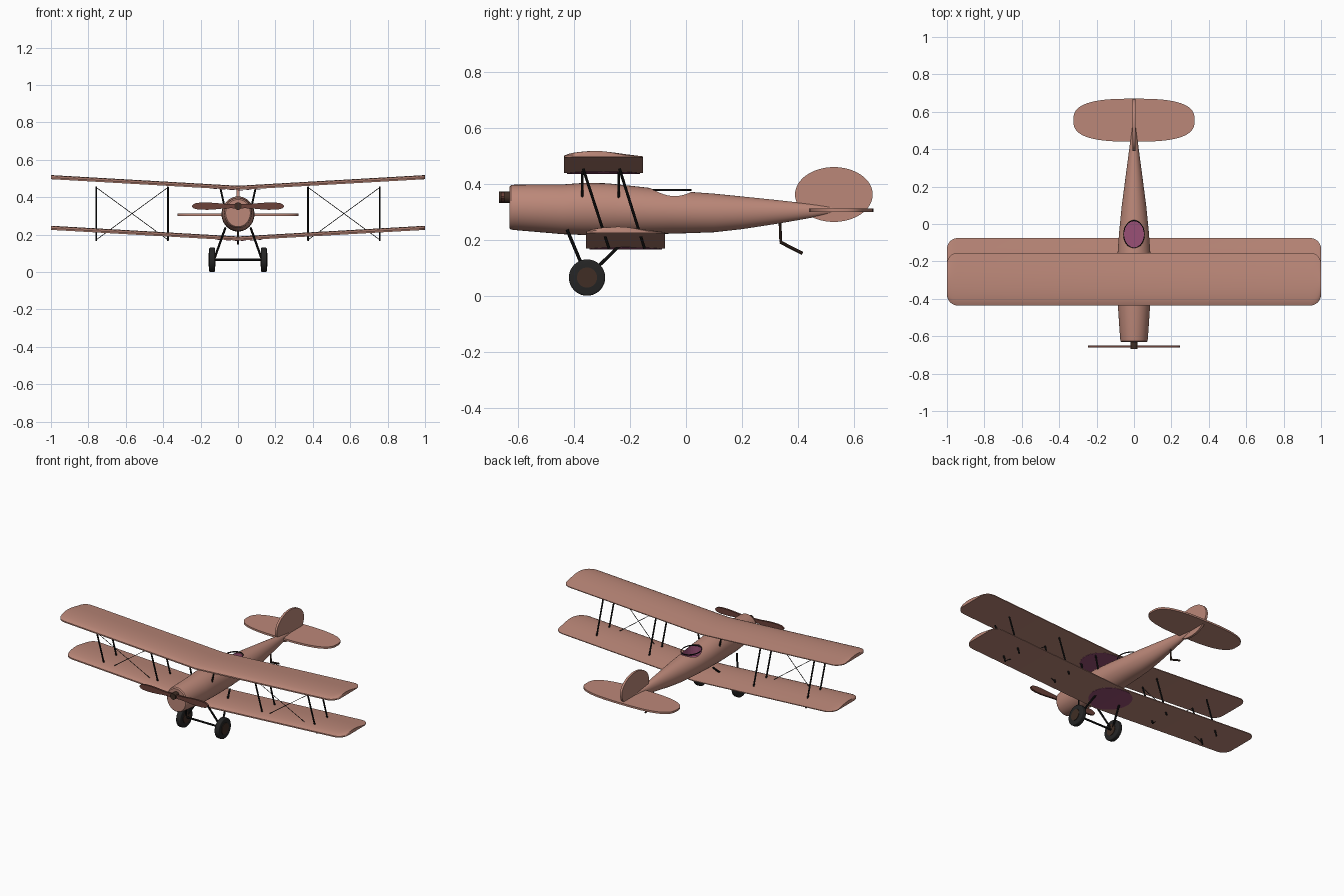
import bpy, bmesh, math
from mathutils import Vector

if "Cube" in bpy.data.objects:
    bpy.data.objects.remove(bpy.data.objects["Cube"])


def mat(name, r, g, b):
    m = bpy.data.materials.new(name)
    m.diffuse_color = (r, g, b, 1)
    m.use_nodes = True
    m.node_tree.nodes["Principled BSDF"].inputs["Base Color"].default_value = m.diffuse_color
    return m


SALMON = mat("salmon fabric", 0.50, 0.245, 0.19)
PURPLE = mat("plum", 0.32, 0.08, 0.18)
WOOD = mat("reddish wood", 0.15, 0.055, 0.042)
BROWN = mat("dark brown", 0.05, 0.027, 0.018)
BLACK = mat("black", 0.008, 0.008, 0.008)
RUBBER = mat("rubber", 0.018, 0.018, 0.018)


def finish(name, bm, material, smooth=35):
    bmesh.ops.recalc_face_normals(bm, faces=bm.faces)
    me = bpy.data.meshes.new(name)
    bm.to_mesh(me)
    bm.free()
    me.materials.append(material)
    ob = bpy.data.objects.new(name, me)
    bpy.context.collection.objects.link(ob)
    bpy.ops.object.select_all(action='DESELECT')
    ob.select_set(True)
    bpy.context.view_layer.objects.active = ob
    if smooth:
        bpy.ops.object.shade_smooth_by_angle(angle=math.radians(smooth))
    return ob


def rod(name, a, b, r, material, sides=10, bevel=0):
    """Cylinder from point a to point b."""
    a, b = Vector(a), Vector(b)
    bm = bmesh.new()
    bmesh.ops.create_cone(bm, cap_ends=True, segments=sides, radius1=r, radius2=r, depth=(b - a).length)
    if bevel:
        rim = [e for e in bm.edges if abs(e.verts[0].co.z - e.verts[1].co.z) < 1e-6]
        bmesh.ops.bevel(bm, geom=rim, offset=bevel, segments=3, affect='EDGES', profile=0.5)
    q = (b - a).to_track_quat('Z', 'Y')
    for v in bm.verts:
        v.co = q @ v.co + (a + b) / 2
    return finish(name, bm, material)


def loft(name, rings, material, smooth=35):
    """Skin between equal-length closed rings, with end caps."""
    bm = bmesh.new()
    rows = [[bm.verts.new(p) for p in ring] for ring in rings]
    n = len(rows[0])
    for r0, r1 in zip(rows, rows[1:]):
        for i in range(n):
            j = (i + 1) % n
            bm.faces.new((r0[i], r0[j], r1[j], r1[i]))
    bm.faces.new(rows[0])
    bm.faces.new(rows[-1])
    return finish(name, bm, material, smooth)


def superellipse(a, b, n, count=64):
    pts = []
    for i in range(count):
        t = 2 * math.pi * i / count
        c, s = math.cos(t), math.sin(t)
        pts.append((a * math.copysign(abs(c) ** (2 / n), c), b * math.copysign(abs(s) ** (2 / n), s)))
    return pts


# Fuselage: elliptical sections (y, bottom, top, half width)
SECTIONS = [
    (-0.632, 0.242, 0.388, 0.066), (-0.626, 0.237, 0.395, 0.072), (-0.615, 0.235, 0.397, 0.074),
    (-0.44, 0.220, 0.398, 0.086), (-0.36, 0.217, 0.404, 0.087), (-0.28, 0.216, 0.402, 0.088),
    (-0.15, 0.219, 0.388, 0.087), (-0.05, 0.222, 0.377, 0.080), (0.02, 0.224, 0.371, 0.073),
    (0.10, 0.227, 0.365, 0.065), (0.20, 0.238, 0.355, 0.052), (0.336, 0.259, 0.341, 0.034),
    (0.45, 0.279, 0.328, 0.019), (0.55, 0.300, 0.316, 0.005)]
rings = []
for y, lo, hi, w in SECTIONS:
    rings.append([(w * math.cos(2 * math.pi * i / 40), y,
                   (lo + hi) / 2 + (hi - lo) / 2 * math.sin(2 * math.pi * i / 40)) for i in range(40)])
fuselage = loft("fuselage", rings, SALMON)

# Cockpit opening cut into the fuselage, plum inside
CY, CA, CB = -0.055, 0.054, 0.074
cutter = loft("cockpit_cutter", [[(x, CY + y, z) for x, y in superellipse(CA, CB, 2, 40)] for z in (0.31, 0.5)],
              PURPLE, 0)
bpy.context.view_layer.objects.active = fuselage
mod = fuselage.modifiers.new("cockpit", 'BOOLEAN')
mod.operation = 'DIFFERENCE'
mod.solver = 'EXACT'
mod.object = cutter
bpy.ops.object.modifier_apply(modifier=mod.name)
bpy.data.objects.remove(cutter)
fuselage.data.materials.clear()
fuselage.data.materials.append(SALMON)
fuselage.data.materials.append(PURPLE)
for p in fuselage.data.polygons:
    c = p.center
    inside = (c.x / CA) ** 2 + ((c.y - CY) / CB) ** 2 < 1.02 and c.z > 0.305
    p.material_index = 1 if inside else 0

# Cockpit rim
rim = [[(x * k, CY + y * k, 0.378 + dz) for x, y in superellipse(0.055, 0.073, 2, 40)]
       for k, dz in ((0.96, 0), (1, 0.004), (1.04, 0), (1, -0.004))]
bm = bmesh.new()
rows = [[bm.verts.new(p) for p in r] for r in rim]
for k in range(4):
    for i in range(40):
        j = (i + 1) % 40
        bm.faces.new((rows[k][i], rows[k][j], rows[(k + 1) % 4][j], rows[(k + 1) % 4][i]))
finish("cockpit_rim", bm, BLACK, 60)

# Wings: flat-bottomed aerofoil, rounded corners, straight dihedral
AEROFOIL = [(0, 0), (0, 0.008), (0.05, 0.014), (0.12, 0.018), (0.22, 0.021), (0.35, 0.022), (0.5, 0.0205),
            (0.65, 0.017), (0.82, 0.011), (1, 0.005), (1, 0)]
RISE, CORNER = 0.057, 0.058
corner = [(1 - CORNER + CORNER * math.sin(t * math.pi / 12), CORNER * (1 - math.cos(t * math.pi / 12)))
          for t in range(7)]
half = [(0.0, 0.0)] + corner
stations = [(-x, d) for x, d in reversed(half[1:])] + half


def wing(name, y0, z0, chord=0.282):
    rings = [[(x, y0 + d + u * (chord - 2 * d), z0 + RISE * abs(x) + h) for u, h in AEROFOIL] for x, d in stations]
    loft(name, rings, SALMON, 30)
    # painted roundel under the centre, one half per side
    bm = bmesh.new()
    for s in (-1, 1):
        arc = []
        for i in range(25):
            t = math.pi * (i / 24 - 0.5)
            x = 0.13 * math.cos(t)
            arc.append(bm.verts.new((s * x, y0 + chord / 2 + 0.13 * math.sin(t), z0 - 0.002 + RISE * x)))
        f = bm.faces.new(arc)
        f.normal_update()
    bmesh.ops.solidify(bm, geom=bm.faces[:], thickness=0.0015)
    finish(name + "_roundel", bm, PURPLE, 0)


wing("upper_wing", -0.436, 0.439)
wing("lower_wing", -0.357, 0.168)

# Tailplane and fin
outline = superellipse(0.324, 0.115, 2.8)
loft("tailplane", [[(x, 0.555 + y, z) for x, y in outline] for z in (0.300, 0.312)], SALMON)
outline = superellipse(0.139, 0.098, 2)
loft("fin", [[(x, 0.529 + y, 0.362 + z) for y, z in outline] for x in (-0.007, 0.007)], SALMON)

# Propeller and hub
rod("propeller_hub", (0, -0.669, 0.352), (0, -0.628, 0.352), 0.02, BROWN, 24)
BLADE = [(0.0, 0.012), (0.04, 0.011), (0.08, 0.013), (0.12, 0.017), (0.16, 0.0195), (0.20, 0.019),
         (0.225, 0.016), (0.238, 0.011), (0.245, 0.003)]
edge = [(x, h) for x, h in BLADE] + [(x, -h) for x, h in reversed(BLADE)]
for s, side in ((-1, "left"), (1, "right")):
    loft(side + "_propeller_blade", [[(s * x, y, 0.352 + z) for x, z in edge] for y in (-0.661, -0.649)], WOOD)

# Struts, wires and landing gear, repeated on both sides
for s, side in ((-1, "left"), (1, "right")):
    for ytop, ybot, row in ((-0.368, -0.275, "front"), (-0.238, -0.148, "rear")):
        for x, place in ((0.375, "inner"), (0.758, "outer")):
            rod(f"{side}_{row}_{place}_wing_strut", (s * x, ytop, 0.455), (s * x, ybot, 0.168), 0.005, BLACK)
        rod(f"{side}_{row}_cabane_strut", (s * 0.095, ytop - 0.003, 0.452), (s * 0.07, ytop - 0.003, 0.34),
            0.005, BLACK)
    for a, b in ((0.375, 0.758), (0.758, 0.375)):
        rod(side + "_bracing_wire", (s * a, -0.368, 0.452), (s * b, -0.275, 0.172), 0.0018, BLACK, 6)
    rod(side + "_front_gear_leg", (s * 0.068, -0.425, 0.235), (s * 0.128, -0.354, 0.066), 0.006, BLACK)
    rod(side + "_rear_gear_leg", (s * 0.068, -0.18, 0.235), (s * 0.128, -0.354, 0.066), 0.006, BLACK)
    rod(side + "_tyre", (s * 0.122, -0.354, 0.065), (s * 0.154, -0.354, 0.065), 0.065, RUBBER, 40, 0.006)
    rod(side + "_wheel_hub", (s * 0.119, -0.354, 0.065), (s * 0.157, -0.354, 0.065), 0.036, BROWN, 32)
rod("axle", (-0.13, -0.354, 0.066), (0.13, -0.354, 0.066), 0.006, BLACK)

# Tail skid
rod("tail_skid_post", (0, 0.336, 0.27), (0, 0.339, 0.19), 0.005, BROWN)
rod("tail_skid", (0, 0.337, 0.192), (0, 0.417, 0.151), 0.006, BROWN)
